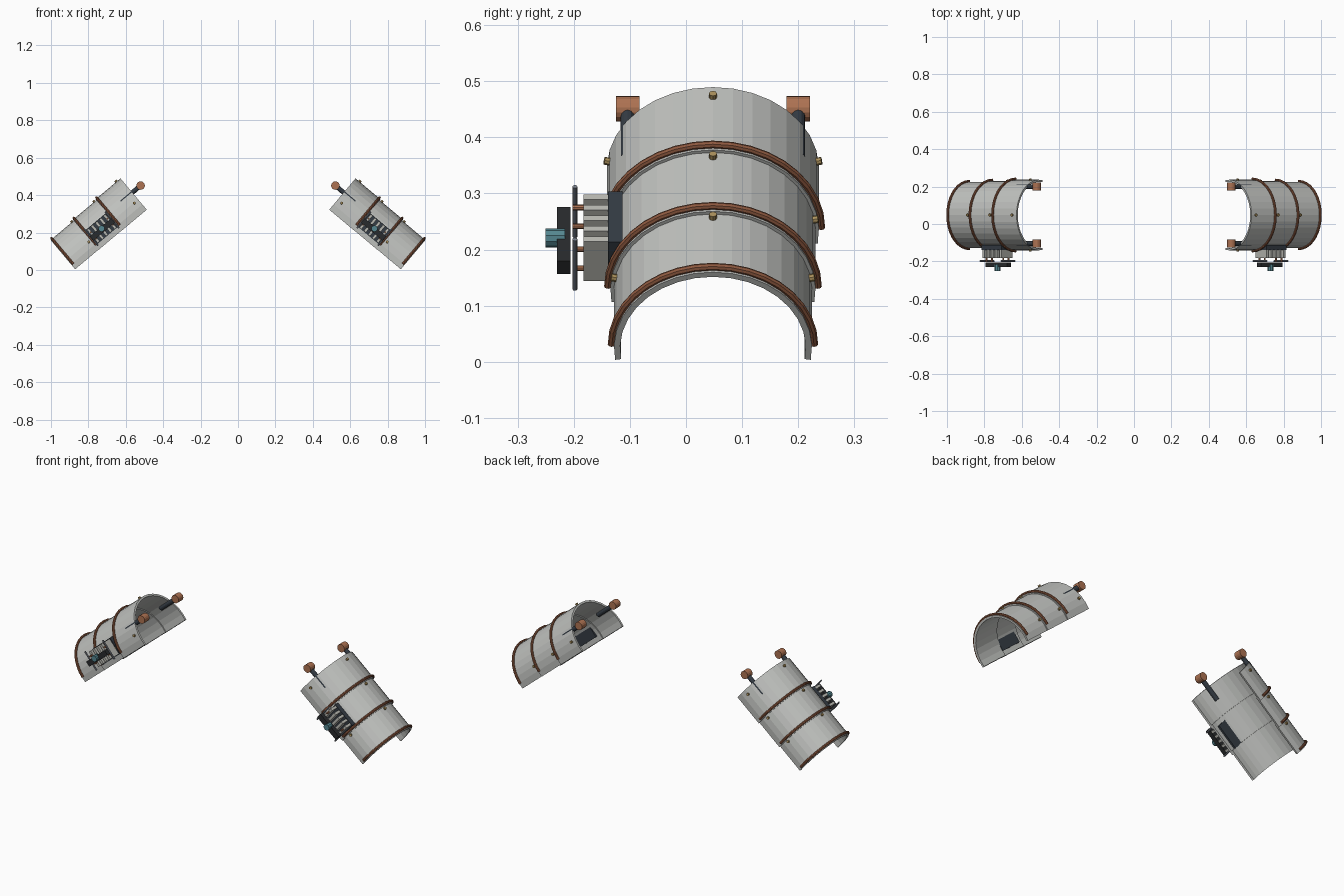
import bpy, bmesh, math
from mathutils import Matrix, Vector

if "Cube" in bpy.data.objects:
    bpy.data.objects.remove(bpy.data.objects["Cube"])

# Local frame of one guard: u along the tube, v = depth, w = outward height
A = math.radians(40)
D = Vector((math.cos(A), 0, -math.sin(A)))
N = Vector((math.sin(A), 0, math.cos(A)))
ORG = Vector((0.488, 0.048, 0.322)) + N * 0.0296
FRAME = Matrix(((D.x, 0, N.x, ORG.x), (0, 1, 0, ORG.y), (D.z, 0, N.z, ORG.z), (0, 0, 0, 1)))


def material(name, rgb):
    m = bpy.data.materials.new(name)
    m.diffuse_color = (*rgb, 1)
    m.use_nodes = True
    m.node_tree.nodes["Principled BSDF"].inputs["Base Color"].default_value = m.diffuse_color
    return m


STEEL = material("pale_steel", (0.53, 0.54, 0.52))
COPPER = material("copper", (0.42, 0.17, 0.085))
BROWN = material("dark_copper", (0.27, 0.10, 0.05))
BRASS = material("brass", (0.42, 0.29, 0.11))
DARK = material("dark_iron", (0.035, 0.045, 0.058))
BLACK = material("black_iron", (0.022, 0.024, 0.026))
TEAL = material("teal", (0.09, 0.24, 0.28))
SILVER = material("blue_steel", (0.22, 0.24, 0.28))
FIN = material("fin_grey", (0.50, 0.50, 0.46))


def finish(name, bm, mat):
    """Place a part in the tilted frame and mirror it to the other arm."""
    bmesh.ops.recalc_face_normals(bm, faces=bm.faces)
    bm.transform(FRAME)
    me = bpy.data.meshes.new(name)
    bm.to_mesh(me)
    bm.free()
    me.materials.append(mat)
    ob = bpy.data.objects.new(name, me)
    bpy.context.collection.objects.link(ob)
    ob.modifiers.new("other_arm", 'MIRROR')
    return ob


def sweep(bm, profile, half_angle, steps):
    """Sweep a closed (u, radius) profile around the u axis."""
    rings = []
    for i in range(steps + 1):
        t = math.radians(-half_angle + 2 * half_angle * i / steps)
        rings.append([bm.verts.new((u, r * math.sin(t), r * math.cos(t))) for u, r in profile])
    k = len(profile)
    for a, b in zip(rings, rings[1:]):
        for j in range(k):
            bm.faces.new((a[j], a[(j + 1) % k], b[(j + 1) % k], b[j]))
    bm.faces.new(rings[0])
    bm.faces.new(rings[-1])


def box(bm, c, size):
    m = Matrix.Translation(c) @ Matrix.Diagonal((*size, 1))
    bmesh.ops.create_cube(bm, size=1, matrix=m)


def rod(bm, c, direction, r, length, sides=12):
    q = Vector(direction).to_track_quat('Z', 'Y').to_matrix().to_4x4()
    bmesh.ops.create_cone(bm, cap_ends=True, segments=sides, radius1=r, radius2=r,
                          depth=length, matrix=Matrix.Translation(c) @ q)


# Three overlapping half-tube plates, each with a copper band and three rivets
for i, (u0, u1, R) in enumerate([(0, 0.174, 0.189), (0.155, 0.337, 0.183), (0.318, 0.498, 0.1765)]):
    bm = bmesh.new()
    sweep(bm, [(u0, R - 0.011), (u1, R - 0.011), (u1, R), (u0, R)], 99, 18)
    finish(f"guard_plate_{i + 1}", bm, STEEL)

    bm = bmesh.new()
    ub = u1 - 0.010
    ring = [(ub + 0.007 * math.cos(k * math.pi / 4), R + 0.004 + 0.007 * math.sin(k * math.pi / 4))
            for k in range(8)]
    sweep(bm, ring, 90, 18)
    finish(f"edge_band_{i + 1}", bm, BROWN)

    bm = bmesh.new()
    for ang in (-78, 0, 78):
        t = math.radians(ang)
        out = Vector((0, math.sin(t), math.cos(t)))
        rod(bm, out * (R + 0.003) + Vector((0.028 + 0.160 * i, 0, 0)), out, 0.007, 0.012, 8)
    finish(f"rivets_{i + 1}", bm, BRASS)

# Two pegs inside the upper rim, with round copper ends
rods, ends = bmesh.new(), bmesh.new()
for s in (-1, 1):
    rod(rods, (0.010, s * 0.152, 0.090), (1, 0, 0), 0.0125, 0.135)
    rod(ends, (-0.058, s * 0.152, 0.090), (0, 1, 0), 0.0225, 0.042, 16)
finish("peg_rods", rods, DARK)
finish("peg_ends", ends, COPPER)

# Side mechanism: base plate through the shell
GU, GW = 0.250, 0.048
bm = bmesh.new()
box(bm, (GU, -0.174, GW), (0.140, 0.026, 0.098))
finish("mechanism_base", bm, DARK)

# Cooling fins
bm = bmesh.new()
for k in range(-2, 3):
    box(bm, (GU + k * 0.029, -0.208, GW), (0.014, 0.046, 0.092))
finish("cooling_fins", bm, FIN)

# Copper pins linking the fins to the handle
bm = bmesh.new()
for k in (-1, 1):
    for w in (-0.022, 0.022):
        rod(bm, (GU + k * 0.058, -0.235, GW + w), (0, 1, 0), 0.005, 0.030, 8)
finish("link_pins", bm, COPPER)

# Two handle bars, the crosspiece between them and the knob
bm = bmesh.new()
for s in (-1, 1):
    rod(bm, (GU + s * 0.073, -0.246, GW), (0, 0, 1), 0.0045, 0.116, 8)
finish("handle_bars", bm, SILVER)

bm = bmesh.new()
box(bm, (GU, -0.266, GW - 0.006), (0.150, 0.024, 0.030))
finish("handle_crosspiece", bm, BLACK)

bm = bmesh.new()
rod(bm, (GU, -0.281, GW), (0, 1, 0), 0.017, 0.034, 10)
finish("knob", bm, TEAL)
